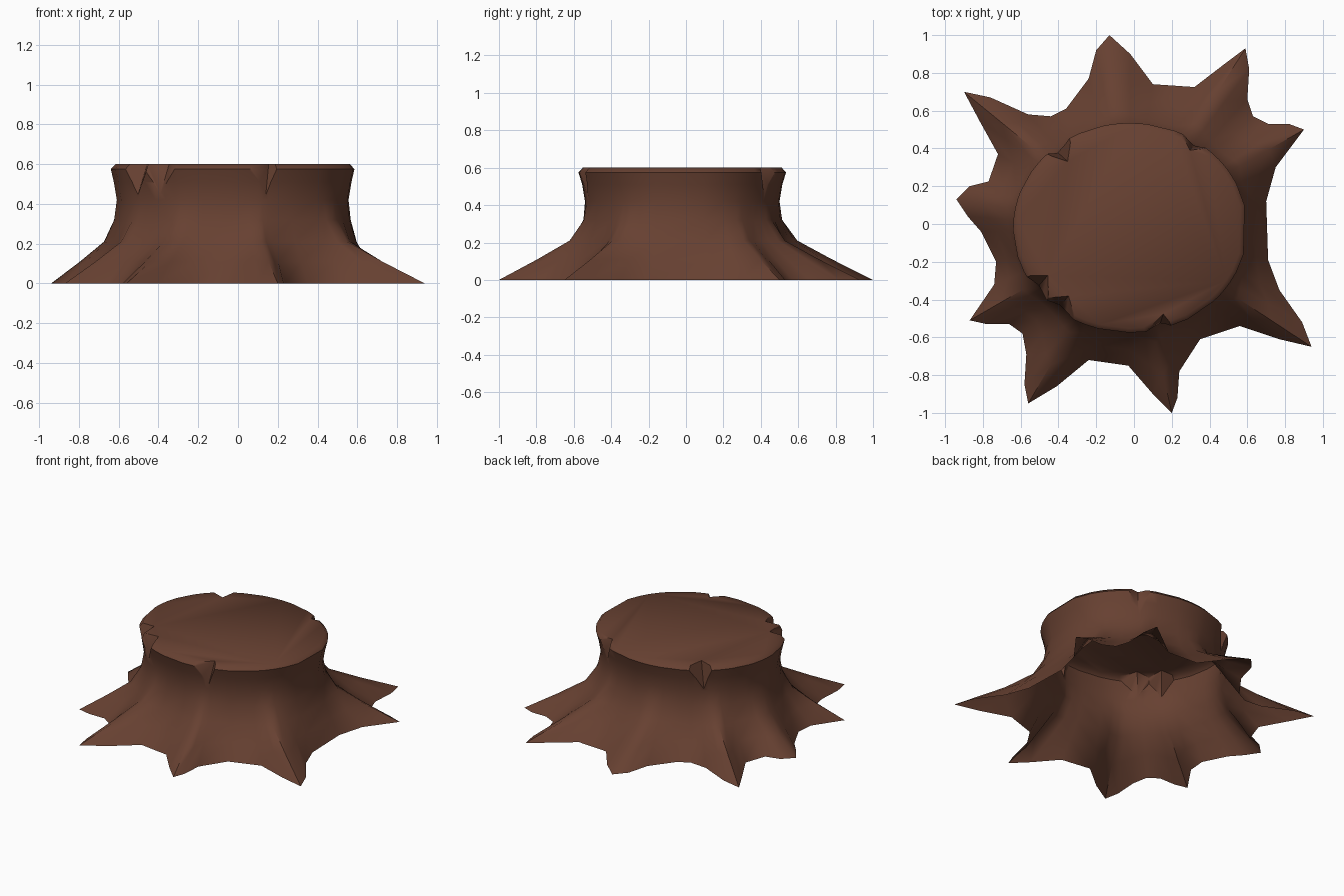
import bpy, bmesh, math
from mathutils import Vector

if "Cube" in bpy.data.objects:
    bpy.data.objects.remove(bpy.data.objects["Cube"])

bark = bpy.data.materials.new("bark brown")
bark.diffuse_color = (0.135, 0.052, 0.031, 1)
bark.use_nodes = True
bark.node_tree.nodes["Principled BSDF"].inputs["Base Color"].default_value = bark.diffuse_color

# Root outline on the ground, counter-clockwise
OUTLINE = [(.70, .12), (.75, .30), (.90, .50), (.82, .53), (.71, .53), (.63, .57), (.60, .66),
           (.61, .82), (.59, .93), (.47, .84), (.32, .725), (.10, .74), (-.02, .90), (-.13, 1),
           (-.20, .92), (-.24, .77), (-.36, .61), (-.44, .57), (-.56, .58), (-.76, .67),
           (-.90, .70), (-.82, .55), (-.72, .37), (-.77, .225), (-.87, .20), (-.94, .13),
           (-.88, .04), (-.81, -.04), (-.73, -.20), (-.74, -.32), (-.87, -.51), (-.78, -.53),
           (-.66, -.53), (-.59, -.58), (-.57, -.69), (-.58, -.85), (-.56, -.95), (-.41, -.86),
           (-.24, -.72), (-.03, -.75), (.10, -.90), (.20, -1), (.23, -.92), (.24, -.78),
           (.35, -.61), (.56, -.54), (.77, -.61), (.94, -.65), (.89, -.52), (.77, -.35), (.71, -.19)]
# Trunk rings: height, x radius, y radius, share of the root outline
RINGS = [(0, .62, .55, 1), (.11, .615, .545, .54), (.21, .61, .535, .17), (.32, .597, .522, .03),
         (.42, .59, .52, 0), (.51, .605, .535, 0), (.575, .62, .555, 0), (.60, .597, .532, 0)]
CX, CY = -.02, -.02


def add_object(name, bm):
    bmesh.ops.recalc_face_normals(bm, faces=bm.faces)
    me = bpy.data.meshes.new(name)
    bm.to_mesh(me)
    bm.free()
    ob = bpy.data.objects.new(name, me)
    bpy.context.collection.objects.link(ob)
    me.materials.append(bark)
    return ob


# Stump: rings blending from root outline to oval trunk
bm = bmesh.new()
rows = []
for z, rx, ry, mix in RINGS:
    row = []
    for x, y in OUTLINE:
        a = math.atan2(y - CY, x - CX)
        k = 1 / math.hypot(math.cos(a) / rx, math.sin(a) / ry)
        trunk = Vector((CX + k * math.cos(a), CY + k * math.sin(a), z))
        row.append(bm.verts.new(trunk.lerp(Vector((x, y, z)), mix)))
    rows.append(row)
n = len(OUTLINE)
for lo, hi in zip(rows, rows[1:]):
    for i in range(n):
        j = (i + 1) % n
        bm.faces.new((lo[i], lo[j], hi[j], hi[i]))
bm.faces.new(rows[-1])
bm.faces.new(rows[0][::-1])
stump = add_object("tree_stump", bm)

# Splits in the rim: inner point, two mouth points, foot point, foot height
SPLITS = [((.155, -.475), (.06, -.57), (.215, -.55), (.135, -.53), .41),
          ((.295, .39), (.25, .48), (.40, .40), (.32, .42), .42),
          ((-.35, .33), (-.47, .37), (-.33, .46), (-.40, .375), .43),
          ((-.455, -.27), (-.56, -.27), (-.45, -.385), (-.50, -.325), .44),
          ((-.345, -.38), (-.46, -.39), (-.315, -.48), (-.39, -.43), .44)]
helpers = []
for inner, m1, m2, foot, fz in SPLITS:
    bm = bmesh.new()
    a = Vector((*inner, .605))
    pts = [a] + [a + (Vector((*m, .605)) - a) * 2 for m in (m1, m2)]
    pts.append(Vector((foot[0] * 1.01, foot[1] * 1.01, fz)))
    v = [bm.verts.new(p) for p in pts]
    for f in ((0, 1, 2), (0, 1, 3), (1, 2, 3), (2, 0, 3)):
        bm.faces.new([v[i] for i in f])
    cutter = add_object("split_cutter", bm)
    cutter.hide_render = True
    helpers.append(cutter)
    mod = stump.modifiers.new("split", 'BOOLEAN')
    mod.operation = 'DIFFERENCE'
    mod.solver = 'EXACT'
    mod.object = cutter

bpy.context.view_layer.objects.active = stump
stump.select_set(True)
for m in list(stump.modifiers):
    bpy.ops.object.modifier_apply(modifier=m.name)
for h in helpers:
    bpy.data.objects.remove(h)

# Open underside
bm = bmesh.new()
bm.from_mesh(stump.data)
under = [f for f in bm.faces if all(v.co.z < .001 for v in f.verts)]
bmesh.ops.delete(bm, geom=under, context='FACES')
bm.to_mesh(stump.data)
bm.free()
bpy.ops.object.shade_smooth_by_angle(angle=math.radians(48))
